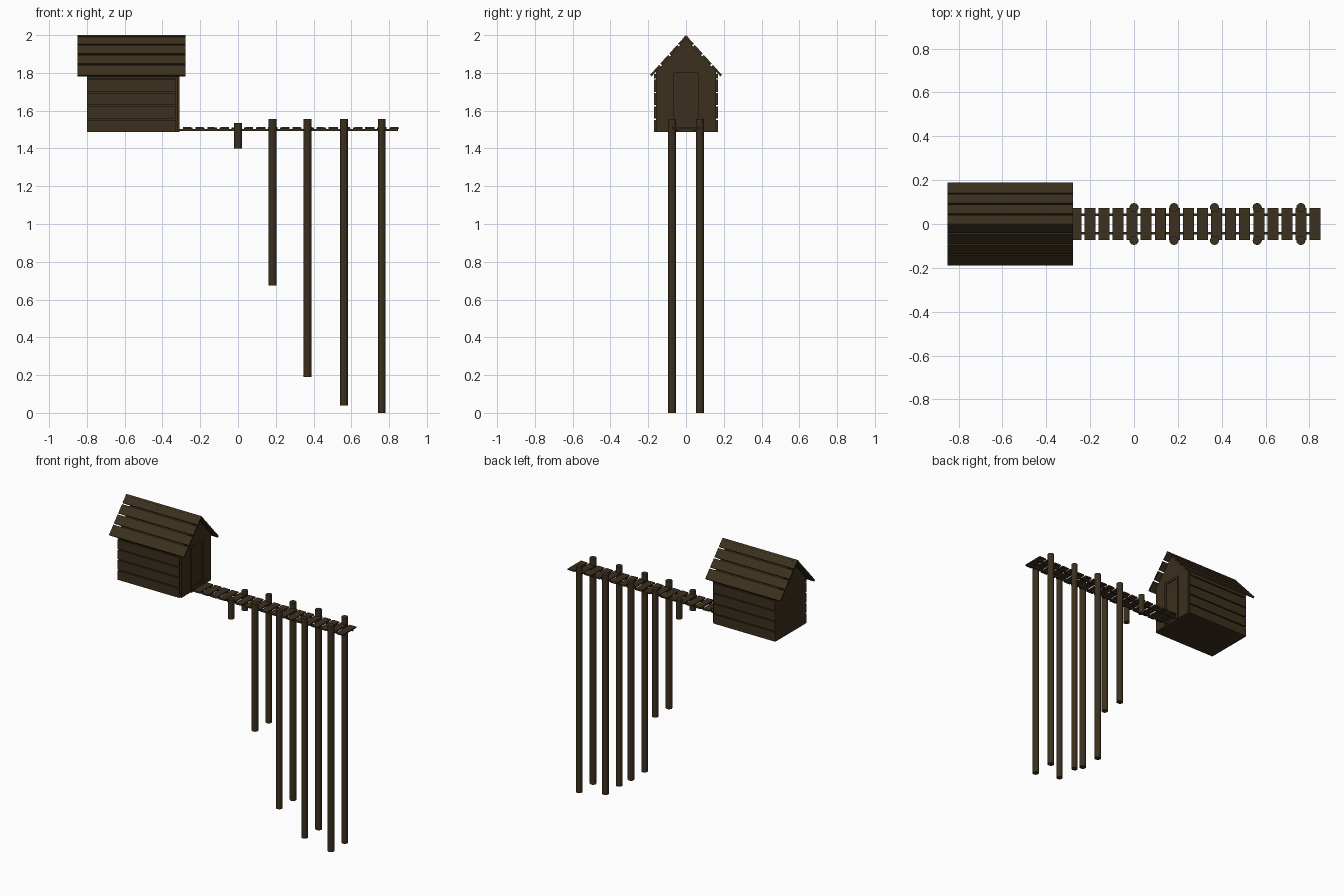
import bpy, bmesh, math, random
from mathutils import Matrix, Vector

if "Cube" in bpy.data.objects:
    bpy.data.objects.remove(bpy.data.objects["Cube"])

random.seed(4)


def wood(name, col):
    m = bpy.data.materials.new(name)
    m.diffuse_color = (*col, 1)
    m.use_nodes = True
    m.node_tree.nodes["Principled BSDF"].inputs["Base Color"].default_value = m.diffuse_color
    return m


timber = wood("timber", (0.045, 0.029, 0.013))


def finish(name, bm):
    bmesh.ops.recalc_face_normals(bm, faces=bm.faces[:])
    me = bpy.data.meshes.new(name)
    bm.to_mesh(me)
    bm.free()
    me.materials.append(timber)
    ob = bpy.data.objects.new(name, me)
    bpy.context.collection.objects.link(ob)
    return ob


def box(name, center, size, rot=(0, 0, 0)):
    bm = bmesh.new()
    bmesh.ops.create_cube(bm, size=1, matrix=Matrix.Diagonal((*size, 1)))
    ob = finish(name, bm)
    ob.location = center
    ob.rotation_euler = rot
    return ob


def post(name, x, y, z0, z1, r=0.021):
    bm = bmesh.new()
    bmesh.ops.create_cone(bm, cap_ends=True, segments=12, radius1=r, radius2=r, depth=z1 - z0)
    ob = finish(name, bm)
    ob.location = (x, y, (z0 + z1) / 2)
    return ob


# hut body: gabled prism
X0, X1 = -0.80, -0.318
RIDGE, EAVE, HALF = 2.0, 1.79, 0.19
slope = math.atan2(RIDGE - EAVE, HALF)
T = 0.012                                   # roof board thickness
drop = T / math.cos(slope)
W = 0.16
profile = [(-W, 1.487), (W, 1.487), (W, RIDGE - drop - W * math.tan(slope)),
           (0, RIDGE - drop), (-W, RIDGE - drop - W * math.tan(slope))]
bm = bmesh.new()
face = bm.faces.new([bm.verts.new((X0, y, z)) for y, z in profile])
ext = bmesh.ops.extrude_face_region(bm, geom=[face], use_keep_orig=True)
bmesh.ops.translate(bm, vec=(X1 - X0, 0, 0),
                    verts=[v for v in ext["geom"] if isinstance(v, bmesh.types.BMVert)])
finish("hut_body", bm)

# side wall boards and roof boards
for s, side in ((-1, "front"), (1, "back")):
    for i in range(5):
        z0 = 1.487 + i * 0.071
        z1 = min(z0 + 0.064, 1.795)
        box(f"{side}_wall_board_{i}", ((X0 + X1 - 0.01) / 2, s * 0.164, (z0 + z1) / 2),
            (X1 - X0 - 0.012, 0.012, z1 - z0))
    length = math.hypot(HALF, RIDGE - EAVE)
    n = Vector((0, s * math.sin(slope), math.cos(slope)))
    d = Vector((0, s * math.cos(slope), -math.sin(slope)))
    for i in range(4):
        a = length * i / 4
        w = length / 4 - (0.009 if i < 3 else 0)
        c = Vector((-0.565, 0, RIDGE)) + d * (a + w / 2) - n * T / 2
        box(f"{side}_roof_board_{i}", c, (0.572, w, T), (-s * slope, 0, 0))

# door with frame
box("door", (X1 + 0.001, 0, 1.645), (0.006, 0.098, 0.28))
for s in (-1, 1):
    box("door_jamb", (X1 + 0.002, s * 0.057, 1.645), (0.012, 0.016, 0.316))
box("door_lintel", (X1 + 0.002, 0, 1.795), (0.012, 0.098, 0.016))
box("door_sill", (X1 + 0.002, 0, 1.521), (0.012, 0.098, 0.012))

# walkway: two stringers and cross planks
for s in (-1, 1):
    box("stringer", (0.262, s * 0.042, 1.4985), (1.17, 0.011, 0.011))
for i in range(18):
    box(f"deck_plank_{i}", (0.826 - i * 0.0642, 0, 1.508), (0.05, 0.146, 0.009),
        (0, random.uniform(-0.03, 0.03), 0))

# pier posts in pairs, stepping down the slope
for i, (x, z0, z1) in enumerate([(0, 1.40, 1.535), (0.182, 0.675, 1.555), (0.367, 0.19, 1.555),
                                 (0.562, 0.04, 1.555), (0.761, 0, 1.557)]):
    for s in (-1, 1):
        post(f"pier_post_{i}", x, s * 0.075, z0, z1)
